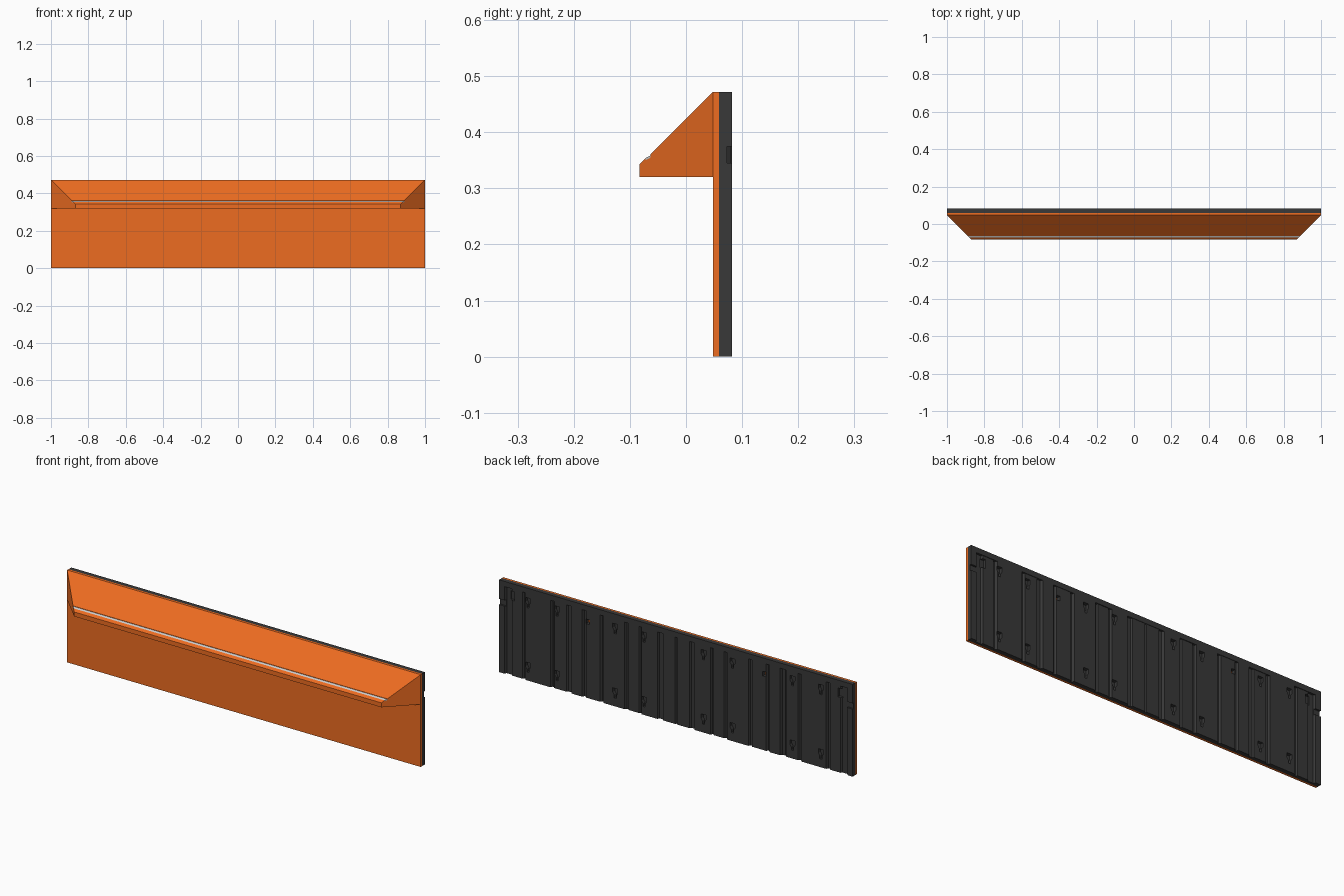
import bpy, bmesh

if "Cube" in bpy.data.objects:
    bpy.data.objects.remove(bpy.data.objects["Cube"])

def material(name, rgb):
    m = bpy.data.materials.new(name)
    m.diffuse_color = (*rgb, 1)
    m.use_nodes = True
    m.node_tree.nodes["Principled BSDF"].inputs["Base Color"].default_value = m.diffuse_color
    return m

ORANGE = material("orange", (0.85, 0.15, 0.015))
DARK = material("dark", (0.04, 0.04, 0.04))

def finish(bm, name, mat=None):
    bmesh.ops.recalc_face_normals(bm, faces=bm.faces)
    me = bpy.data.meshes.new(name)
    bm.to_mesh(me)
    bm.free()
    ob = bpy.data.objects.new(name, me)
    bpy.context.collection.objects.link(ob)
    if mat:
        me.materials.append(mat)
    return ob

def prism(bm, start, end):
    """Closed solid between two matching loops of 3D points."""
    a = [bm.verts.new(p) for p in start]
    b = [bm.verts.new(p) for p in end]
    bm.faces.new(a)
    bm.faces.new(b[::-1])
    for i in range(len(a)):
        j = (i + 1) % len(a)
        bm.faces.new((a[i], a[j], b[j], b[i]))

def box(bm, x0, x1, y0, y1, z0, z1):
    loop = [(x0, y0), (x1, y0), (x1, y1), (x0, y1)]
    prism(bm, [(x, y, z0) for x, y in loop], [(x, y, z1) for x, y in loop])

def mitred(name, profile, mat=None):
    """Sweep a y-z profile along x with 45 degree mitred ends."""
    bm = bmesh.new()
    half = lambda y: 1 - max(0, Y_FRONT - y)
    prism(bm, [(-half(y), y, z) for y, z in profile],
          [(half(y), y, z) for y, z in profile])
    return finish(bm, name, mat)

Y_FRONT, Y_MID, Y_BACK, TOP = 0.048, 0.059, 0.082, 0.472

# Flat front panel
bm = bmesh.new()
box(bm, -1, 1, Y_FRONT, Y_MID, 0, TOP)
finish(bm, "front_panel", ORANGE)

# Sloping hood with a channel near the lip
mitred("hood", [(Y_FRONT, 0.32), (Y_FRONT, TOP), (-0.063, 0.361), (-0.063, 0.355),
                (-0.072, 0.350), (-0.072, 0.354), (-0.083, 0.343), (-0.083, 0.32)], ORANGE)
# Grey strip seated in the channel
mitred("light_strip", [(-0.063, 0.355), (-0.063, 0.359), (-0.072, 0.354), (-0.072, 0.350)])

# Ribbed back: ribs as (centre, width, depth) on one half, mirrored
RIBS = [(0.985, 0.03, 0.023), (0.90, 0.06, 0.020), (0.78, 0.14, 0.023), (0.655, 0.07, 0.020),
        (0.56, 0.06, 0.023), (0.47, 0.08, 0.021), (0.35, 0.12, 0.023), (0.24, 0.06, 0.019),
        (0.15, 0.09, 0.023), (0.04, 0.07, 0.021)]
outline = [(-1, Y_MID)]
ribs = [(-c, w, d) for c, w, d in RIBS] + [(c, w, d) for c, w, d in reversed(RIBS)]
for c, w, d in ribs:
    floor = Y_MID + 0.012
    x0, x1, y = c - w / 2, c + w / 2, Y_MID + d
    slant = 0.006
    if x0 > -0.999:
        outline.append((x0 - slant, floor))
    outline += [(x0, y), (x1, y)]
    if x1 < 0.999:
        outline.append((x1 + slant, floor))
outline.append((1, Y_MID))
bm = bmesh.new()
prism(bm, [(x, y, 0) for x, y in outline], [(x, y, 0.445) for x, y in outline])
back = finish(bm, "ribbed_back", DARK)

# Plain band along the top of the back
bm = bmesh.new()
box(bm, -1, 1, Y_MID, Y_BACK, 0.445, TOP)
finish(bm, "back_top_band", DARK)

# Cutters: keyhole slots, end notches, corner pockets and screw holes
bm = bmesh.new()
for x in (0.837, 0.674, 0.343, 0.18, -0.157, -0.32, -0.657, -0.82):
    for z in (0.40, 0.07):
        key = [(-0.014, 0.022), (0.014, 0.022), (0.014, 0), (0.006, -0.012),
               (0.006, -0.028), (-0.006, -0.028), (-0.006, -0.012), (-0.014, 0)]
        prism(bm, [(x + u, 0.0645, z + v) for u, v in key],
              [(x + u, 0.1, z + v) for u, v in key])
for s in (-1, 1):
    for x0, x1, y, z0, z1 in [(0.945, 1.02, 0.073, 0.345, 0.375),
                              (0.915, 0.94, 0.066, 0.385, 0.43),
                              (0.49, 0.51, 0.05, 0.378, 0.402)]:
        a, b = sorted((s * x0, s * x1))
        box(bm, a, b, y, 0.1, z0, z1)
cutter = finish(bm, "slot_cutter")
cutter.hide_render = True
mod = back.modifiers.new("slots", 'BOOLEAN')
mod.operation = 'DIFFERENCE'
mod.solver = 'EXACT'
mod.object = cutter
bpy.context.view_layer.objects.active = back
bpy.ops.object.modifier_apply(modifier="slots")
bpy.data.objects.remove(cutter)
